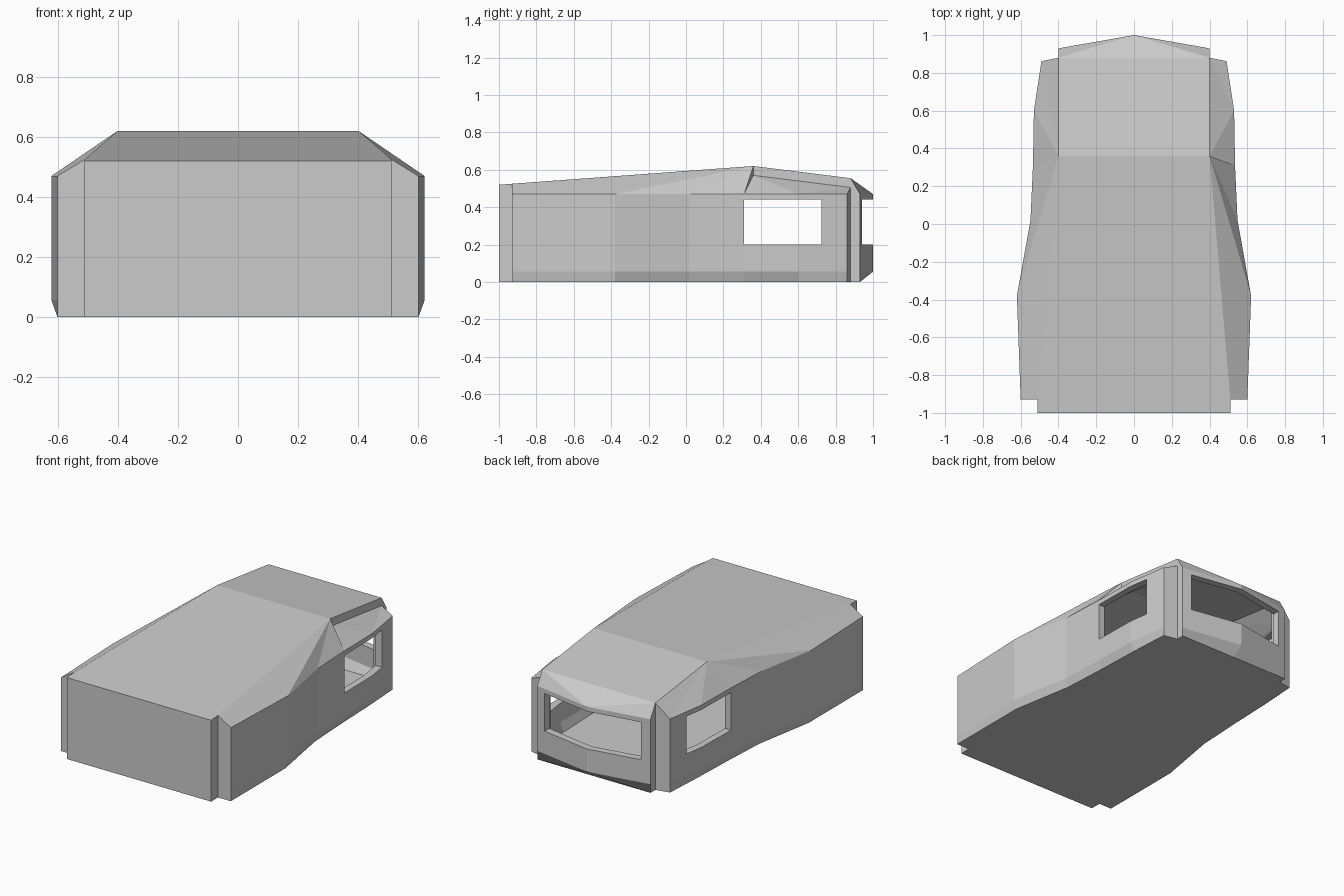
import bpy, bmesh

if "Cube" in bpy.data.objects:
    bpy.data.objects.remove(bpy.data.objects["Cube"])

# Half outline from front centre to back: wall x, y, top height, floor x, y
OUTLINE = [
    (0.51, -1.00, 0.52, 0.51, -1.00),
    (0.51, -0.93, 0.525, 0.51, -0.93),
    (0.60, -0.93, 0.47, 0.60, -0.93),
    (0.62, -0.38, 0.47, 0.60, -0.38),
    (0.548, 0.02, 0.47, 0.53, 0.02),
    (0.535, 0.31, 0.47, 0.515, 0.31),
    (0.53, 0.60, 0.47, 0.505, 0.60),
    (0.49, 0.862, 0.47, 0.49, 0.862),
    (0.40, 0.88, 0.555, 0.40, 0.88),
    (0.40, 0.93, 0.47, 0.40, 0.93),
    (0.00, 1.00, 0.47, 0.00, 0.93),
]
A, B, C, D, E, F, G, H, I, J, K = range(11)


def hull(name, sx=1.0, sy=1.0, floor=0.0, drop=0.0):
    bm = bmesh.new()

    def vert(x, y, z):
        return bm.verts.new((x * sx, y * sy, z))

    def face(*vs):
        bm.faces.new(vs)

    sides = {}
    back = OUTLINE[K]
    shared = (vert(back[3], back[4], floor), vert(back[0], back[1], floor + 0.055),
              vert(back[0], back[1], back[2] - drop))
    for s in (1, -1):
        low = [vert(s * p[3], p[4], floor) for p in OUTLINE[:K]] + [shared[0]]
        mid = [vert(s * p[0], p[1], floor + 0.055) for p in OUTLINE[:K]] + [shared[1]]
        top = [vert(s * p[0], p[1], p[2] - drop) for p in OUTLINE[:K]] + [shared[2]]
        ridge = vert(s * 0.40, 0.36, 0.62 - drop)
        sides[s] = (low, mid, top, ridge)
        # Right side has a lowered panel beside the rear roof
        if s == 1:
            p = vert(0.40, 0.36, 0.57 - drop)
            q = vert(0.40, 0.88, 0.505 - drop)
        # Walls and sloped skirt
        for i in range(K):
            face(low[i], low[i + 1], mid[i + 1], mid[i])
            if s == 1 and i == H:
                face(mid[H], mid[I], q, top[H])
            elif s == 1 and i == I:
                face(mid[I], mid[J], top[J], top[I], q)
            else:
                face(mid[i], mid[i + 1], top[i + 1], top[i])
        # Side slopes of the roof
        for i in range(B, F):
            face(ridge, top[i], top[i + 1])
        if s == 1:
            face(ridge, top[F], p)
            face(p, top[F], top[G])
            face(p, top[G], q)
            face(q, top[G], top[H])
            face(ridge, p, q, top[I])
        else:
            for i in range(F, I):
                face(ridge, top[i], top[i + 1])
        # Back slope corner
        face(top[I], top[J], top[K])
    (rl, rm, rt, rr), (ll, lm, lt, lr) = sides[1], sides[-1]
    # Front wall, roof planes, back slope and floor
    face(rl[A], rm[A], lm[A], ll[A])
    face(rm[A], rt[A], lt[A], lm[A])
    face(lt[A], rt[A], rt[B], rr, lr, lt[B])
    face(lr, rr, rt[I], lt[I])
    face(lt[I], rt[I], rt[K])
    face(*rl, *reversed(ll[:K]))
    bmesh.ops.recalc_face_normals(bm, faces=bm.faces)
    return finish(bm, name)


def finish(bm, name):
    mesh = bpy.data.meshes.new(name)
    bm.to_mesh(mesh)
    bm.free()
    obj = bpy.data.objects.new(name, mesh)
    bpy.context.collection.objects.link(obj)
    return obj


def box(name, x0, x1, y0, y1, z0, z1):
    bm = bmesh.new()
    bmesh.ops.create_cube(bm, size=1)
    for v in bm.verts:
        v.co = (x1 if v.co.x > 0 else x0, y1 if v.co.y > 0 else y0,
                z1 if v.co.z > 0 else z0)
    return finish(bm, name)


def cut(target, cutter):
    cutter.hide_render = True
    mod = target.modifiers.new("cut", 'BOOLEAN')
    mod.operation, mod.solver, mod.object = 'DIFFERENCE', 'EXACT', cutter
    bpy.context.view_layer.objects.active = target
    bpy.ops.object.modifier_apply(modifier=mod.name)
    bpy.data.objects.remove(cutter)


# Hollow shell
shell = hull("building_shell")
cut(shell, hull("room_cavity", 0.92, 0.955, 0.02, 0.02))

# Side windows on both walls, and the wide rear window
cut(shell, box("side_window_cutter", -0.8, 0.8, 0.31, 0.725, 0.20, 0.44))
cut(shell, box("rear_window_cutter", -0.34, 0.34, 0.80, 1.10, 0.20, 0.44))
